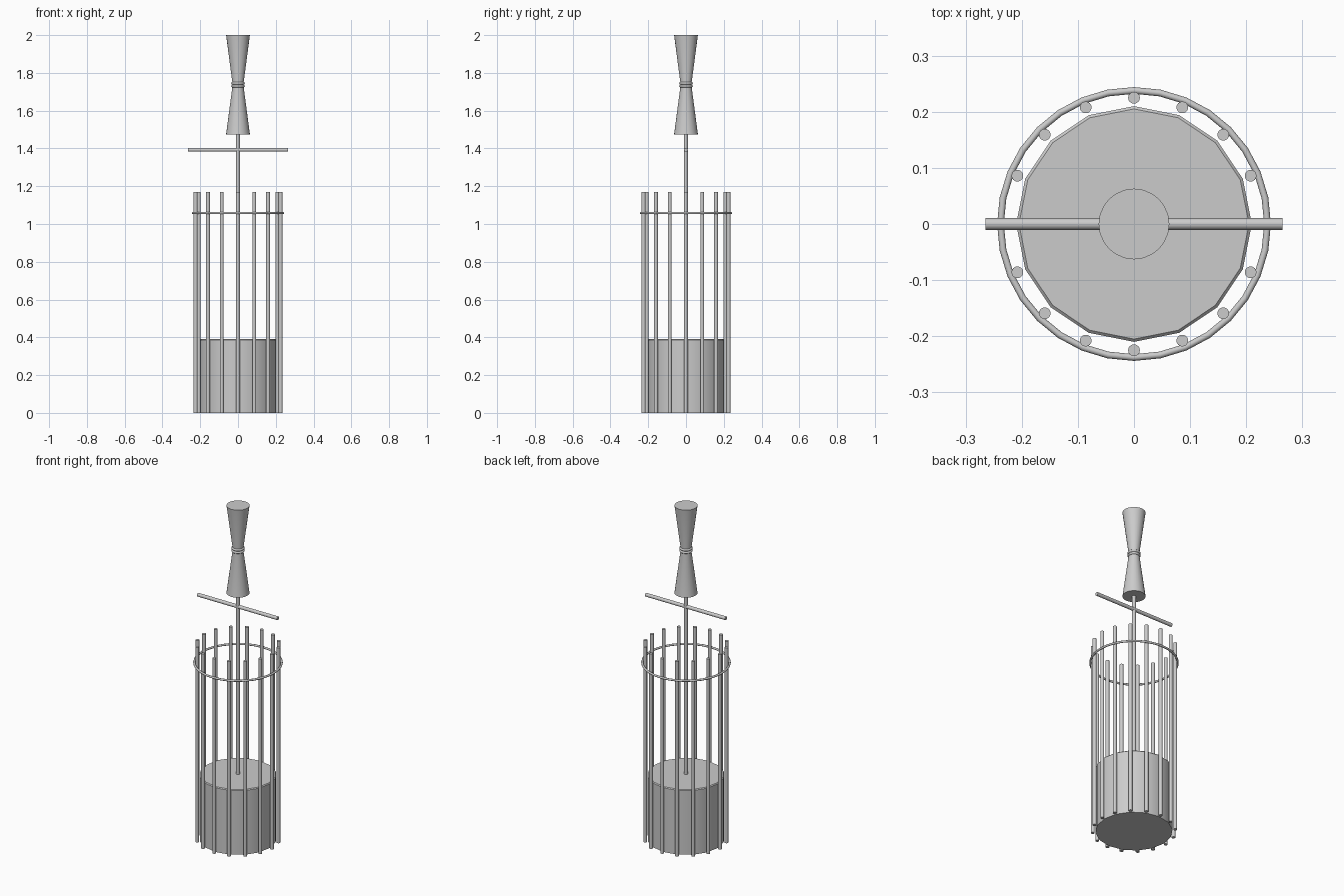
import bpy
from math import sin, cos, pi, radians

if "Cube" in bpy.data.objects:
    bpy.data.objects.remove(bpy.data.objects["Cube"])


def smooth(obj, angle=35):
    bpy.ops.object.select_all(action='DESELECT')
    obj.select_set(True)
    bpy.context.view_layer.objects.active = obj
    bpy.ops.object.shade_smooth_by_angle(angle=radians(angle))


def lathe(name, profile, sides, x=0, y=0):
    """Closed solid turned about z from (radius, height) points."""
    verts = [(r * cos(2 * pi * i / sides), r * sin(2 * pi * i / sides), z)
             for r, z in profile for i in range(sides)]
    faces = [(k * sides + i, k * sides + (i + 1) % sides,
              (k + 1) * sides + (i + 1) % sides, (k + 1) * sides + i)
             for k in range(len(profile) - 1) for i in range(sides)]
    faces.append(tuple(reversed(range(sides))))
    faces.append(tuple(range(len(verts) - sides, len(verts))))
    mesh = bpy.data.meshes.new(name)
    mesh.from_pydata(verts, [], faces)
    obj = bpy.data.objects.new(name, mesh)
    obj.location = (x, y, 0)
    bpy.context.collection.objects.link(obj)
    smooth(obj)
    return obj


def ring(name, z, major, minor, segments):
    bpy.ops.mesh.primitive_torus_add(location=(0, 0, z), major_radius=major, minor_radius=minor,
                                     major_segments=segments, minor_segments=12)
    obj = bpy.context.object
    obj.name = name
    smooth(obj)


ROD_R = 0.0105

# Solid drum with a small bevelled top rim
lathe("base_drum", [(0.21, 0), (0.21, 0.385), (0.205, 0.39)], 16)

# Cage of upright bars and the hoop around them
for i in range(16):
    a = 2 * pi * i / 16
    lathe(f"cage_bar_{i + 1}", [(ROD_R, 0), (ROD_R, 1.17)], 16,
          0.225 * cos(a), 0.225 * sin(a))
ring("cage_hoop", 1.058, 0.238, 0.006, 32)

# Central shaft and cross bar
lathe("shaft", [(ROD_R, 0.385), (ROD_R, 1.48)], 16)
bpy.ops.mesh.primitive_cylinder_add(vertices=16, radius=ROD_R, depth=0.53,
                                    location=(0, 0, 1.393), rotation=(0, pi / 2, 0))
bpy.context.object.name = "cross_bar"
smooth(bpy.context.object)

# Hourglass handle with two beads at the waist
lathe("handle", [(0.063, 1.475), (0.03, 1.725), (0.03, 1.75), (0.063, 2.0)], 24)
for i, z in enumerate((1.73, 1.745)):
    ring(f"handle_bead_{i + 1}", z, 0.029, 0.007, 24)
